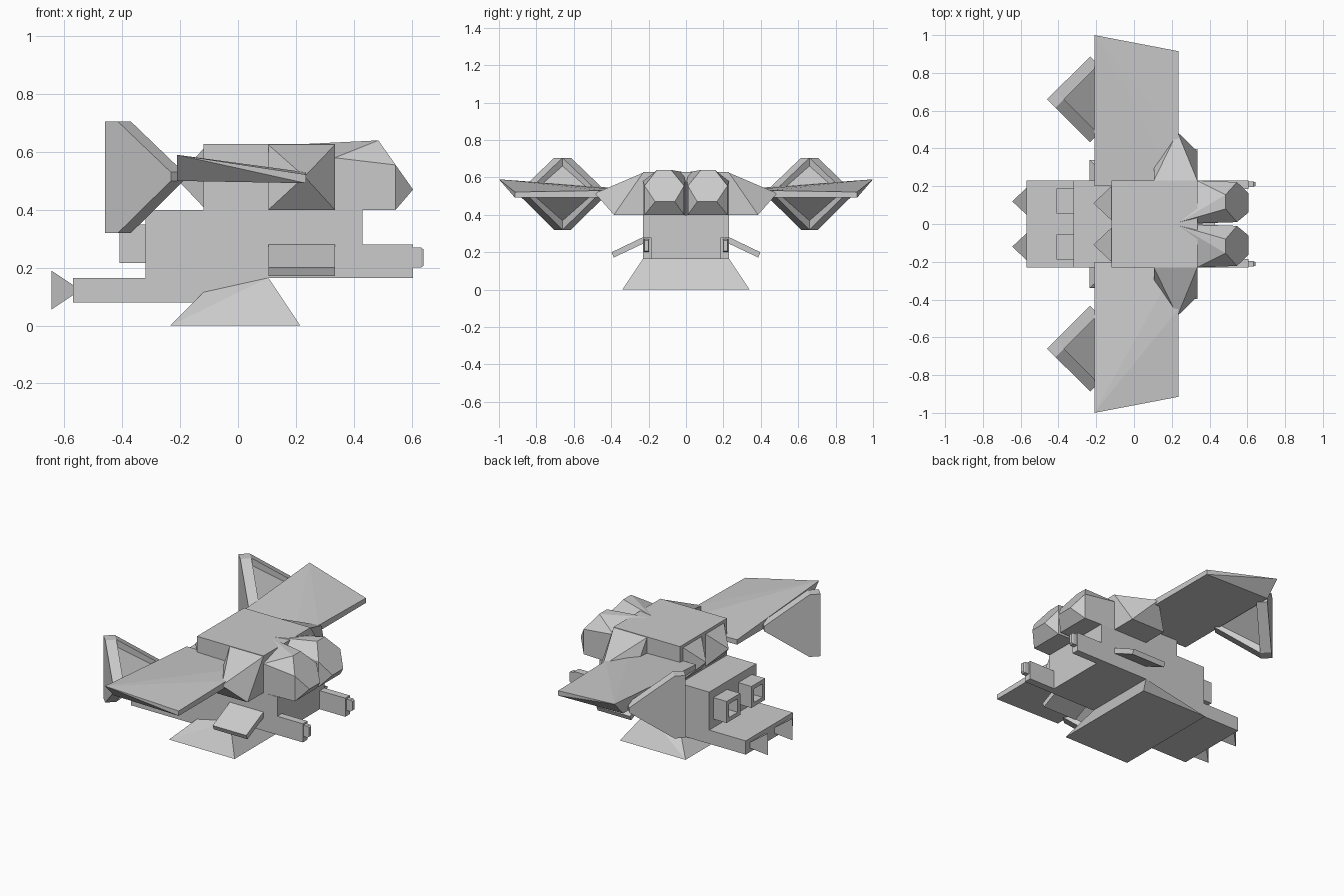
import bpy, bmesh
from mathutils import Vector

if "Cube" in bpy.data.objects:
    bpy.data.objects.remove(bpy.data.objects["Cube"])


def finish(name, bm):
    bmesh.ops.recalc_face_normals(bm, faces=bm.faces)
    me = bpy.data.meshes.new(name)
    bm.to_mesh(me)
    bm.free()
    ob = bpy.data.objects.new(name, me)
    bpy.context.collection.objects.link(ob)
    return ob


def hull(name, pts, side=1):
    """Flat-faced convex solid around a few points; side=-1 mirrors in y."""
    bm = bmesh.new()
    for x, y, z in pts:
        bm.verts.new((x, y * side, z))
    res = bmesh.ops.convex_hull(bm, input=bm.verts)
    junk = {g for g in res["geom_interior"] + res["geom_unused"]
            if isinstance(g, bmesh.types.BMVert)}
    bmesh.ops.delete(bm, geom=list(junk), context="VERTS")
    bmesh.ops.dissolve_limit(bm, angle_limit=0.01, verts=bm.verts, edges=bm.edges)
    return finish(name, bm)


def corners(x, y, z):
    return [(a, b, c) for a in x for b in y for c in z]


def box(name, x, y, z, side=1):
    return hull(name, corners(x, y, z), side)


def extrude_y(name, profile, half):
    bm = bmesh.new()
    f = bm.faces.new([bm.verts.new((x, -half, z)) for x, z in profile])
    r = bmesh.ops.extrude_face_region(bm, geom=[f])
    vs = [g for g in r["geom"] if isinstance(g, bmesh.types.BMVert)]
    bmesh.ops.translate(bm, vec=(0, 2 * half, 0), verts=vs)
    return finish(name, bm)


def hollow_rear(ob, rim, depth):
    """Sink a square opening into the -x face."""
    bm = bmesh.new()
    bm.from_mesh(ob.data)
    f = min(bm.faces, key=lambda f: f.calc_center_median().x)
    bmesh.ops.inset_region(bm, faces=[f], thickness=rim)
    r = bmesh.ops.extrude_discrete_faces(bm, faces=[f])
    bmesh.ops.translate(bm, vec=(depth, 0, 0), verts=r["faces"][0].verts)
    bm.to_mesh(ob.data)
    bm.free()


W = 0.23

# Central bodies
extrude_y("fuselage", [(-.57, .08), (.105, .08), (.105, .165), (.43, .165),
                       (.43, .40), (-.32, .40), (-.32, .165), (-.57, .165)], W)
box("upper_body", (-.12, .335), (-W, W), (.40, .628))
hull("belly_skirt", corners((-.235, .215), (-.34, .34), (0,))
     + corners((-.12,), (-W, W), (.115,))
     + corners((.105,), (-W, W), (.115, .165)))

for s, tag in ((1, "left"), (-1, "right")):
    # Faceted cockpit bubble
    hull("cockpit_" + tag,
         corners((.335,), (.003, W), (.40, .58)) + [(.24, .01, .628)]
         + corners((.545,), (.01, .222), (.40, .555))
         + corners((.485,), (.08, .155), (.64,))
         + corners((.605,), (.06, .165), (.47,)), s)

    # Rear cone on the upper body
    hull("rear_cone_" + tag,
         corners((-.12,), (.02, .2), (.41, .61)) + [(-.215, .11, .51)], s)

    # Wing root pod
    hull("wing_root_" + tag,
         corners((.105, .335), (.2,), (.40, .625)) +
         corners((.105, .335), (W,), (.625,)) +
         corners((.105, .335), (.385,), (.40,)) + [(.23, .487, .515)], s)

    # Wing with raised rear tip
    hull("wing_" + tag,
         corners((-.21,), (.2, .915), (.50, .53)) +
         corners((.235,), (.2, .915), (.492, .522)) +
         [(.235, .45, .53), (-.21, 1.0, .59)], s)

    # Chevron tail fin: square post, two tapering plates and a recessed web
    c, r = Vector((-.415, .66, 0)), .045
    post = [c + Vector((dx, dy, z)) for dx, dy in ((r, 0), (-r, 0), (0, r), (0, -r))
            for z in (.32, .705)]
    for d, part in ((1, "outer"), (-1, "inner")):
        tip = c + Vector((.205, .205 * d, .515))
        edge = [tip + Vector((.022 * k, -.022 * d * k, h)) for k in (1, -1)
                for h in (-.015, .015)]
        hull(f"fin_{part}_{tag}", [tuple(p) for p in post + edge], s)
    hull("fin_web_" + tag, [(-.38, .66, .67), (-.38, .66, .36),
                            (-.205, .84, .515), (-.205, .48, .515)], s)

    # Drooping side panel
    hull("side_panel_" + tag,
         [(x, y, z) for x in (.105, .335) for y, z in
          ((.225, .283), (.398, .2), (.386, .172), (.21, .255))], s)

    # Gun bar and muzzle
    box("gun_bar_" + tag, (.40, .605), (.185, W), (.165, .28), s)
    hull("gun_muzzle_" + tag,
         corners((.60, .632), (.197, .225), (.2, .27))
         + corners((.642,), (.201, .221), (.207, .263)), s)

    # Hollow exhaust box
    nozzle = box("exhaust_" + tag, (-.41, -.32), (.055, .188), (.217, .35), s)
    hollow_rear(nozzle, .035, .06)

    # Small tail wedge on the rear tray
    hull("tail_wedge_" + tag,
         corners((-.57,), (.05, .19), (.105, .14))
         + [(-.645, .12, .055), (-.645, .12, .19)], s)
